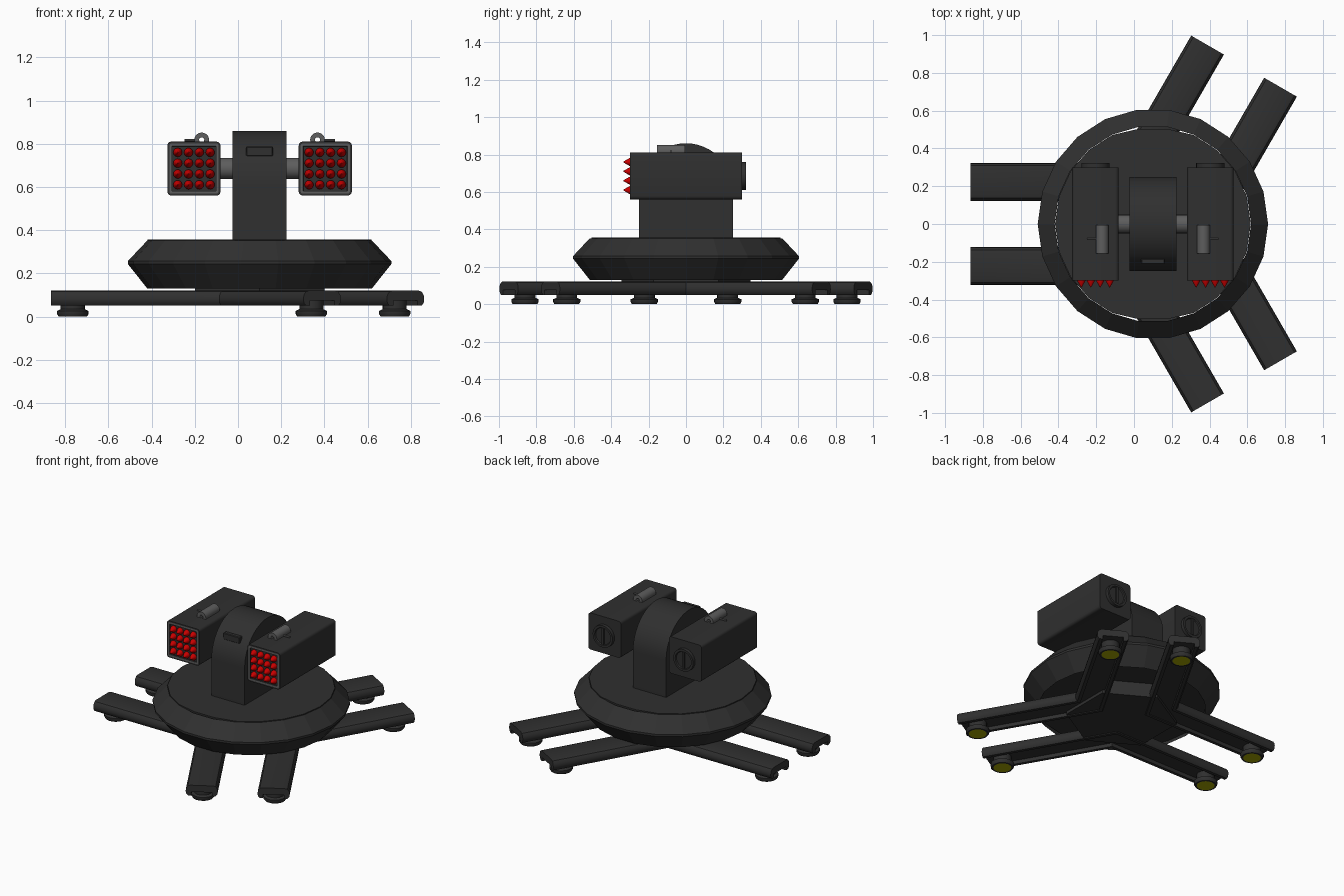
import bpy, bmesh
from math import pi, sin, cos, radians
from mathutils import Matrix, Vector

cube = bpy.data.objects.get("Cube")
if cube:
    bpy.data.objects.remove(cube, do_unlink=True)

AXIS = 0.1   # x of the turning axis


def material(name, color):
    m = bpy.data.materials.new(name)
    m.use_nodes = True
    m.diffuse_color = (*color, 1)
    m.node_tree.nodes["Principled BSDF"].inputs["Base Color"].default_value = (*color, 1)
    return m


BODY = material("dark grey", (0.029, 0.029, 0.029))
METAL = material("mid grey", (0.11, 0.11, 0.11))
RED = material("red", (0.6, 0.0, 0.0))
YELLOW = material("olive yellow", (0.36, 0.36, 0.0))


def finish(name, bm, *mats, matrix=None, smooth=True):
    if matrix:
        bm.transform(matrix)
    bmesh.ops.recalc_face_normals(bm, faces=bm.faces)
    mesh = bpy.data.meshes.new(name)
    bm.to_mesh(mesh)
    bm.free()
    ob = bpy.data.objects.new(name, mesh)
    bpy.context.collection.objects.link(ob)
    for m in mats:
        mesh.materials.append(m)
    if smooth:
        bpy.ops.object.select_all(action='DESELECT')
        ob.select_set(True)
        bpy.context.view_layer.objects.active = ob
        bpy.ops.object.shade_smooth_by_angle(angle=radians(32))
    return ob


def lathe(bm, profile, n, matrix=Matrix(), closed=False):
    """Turn (radius, height) points about z; closed joins last point to first."""
    rings = [[bm.verts.new(matrix @ Vector((r * cos(2 * pi * i / n), r * sin(2 * pi * i / n), z)))
              for i in range(n)] for r, z in profile]
    pairs = list(zip(rings, rings[1:]))
    if closed:
        pairs.append((rings[-1], rings[0]))
    else:
        bm.faces.new(rings[0])
        bm.faces.new(rings[-1])
    for a, b in pairs:
        for i in range(n):
            j = (i + 1) % n
            bm.faces.new((a[i], a[j], b[j], b[i]))


def box(bm, center, size):
    mat = Matrix.Translation(center) @ Matrix.Diagonal((*size, 1))
    return bmesh.ops.create_cube(bm, size=1, matrix=mat)["verts"]


def extrude_profile(bm, points, move):
    face = bm.faces.new([bm.verts.new(p) for p in points])
    new = bmesh.ops.extrude_face_region(bm, geom=[face])["geom"]
    bmesh.ops.translate(bm, verts=[v for v in new if isinstance(v, bmesh.types.BMVert)], vec=move)


center = Matrix.Translation((AXIS, 0, 0))
along_y = Matrix.Rotation(-pi / 2, 4, 'X')   # local z to +y
along_x = Matrix.Rotation(pi / 2, 4, 'Y')    # local z to +x

# Six channel-shaped legs, in three pairs, mitred where neighbours meet
half = [(0.065, 0.05), (0.086, 0.05), (0.097, 0.063), (0.1, 0.08),
        (0.097, 0.1), (0.086, 0.115), (0.07, 0.12)]
section = [(0.065, 0.075)] + half
section += [(-v, z) for v, z in reversed(section)]
for k, angle in enumerate((60, 180, 300)):
    turn = center @ Matrix.Rotation(radians(angle), 4, 'Z')
    for side in (-1, 1):
        bm = bmesh.new()
        ends = []
        for outer in (False, True):
            ends.append([bm.verts.new((0.965 if outer else abs(v + side * 0.223) * 0.577,
                                       v + side * 0.223, z)) for v, z in section])
        for i in range(len(section)):
            j = (i + 1) % len(section)
            bm.faces.new((ends[0][i], ends[0][j], ends[1][j], ends[1][i]))
        for ring in ends:
            bm.faces.new(ring)
        tag = f"{k + 1}_{'left' if side > 0 else 'right'}"
        finish("leg_" + tag, bm, BODY, matrix=turn)

        # Foot with a coloured sole
        bm = bmesh.new()
        spot = Matrix.Translation((0.865, side * 0.223, 0))
        lathe(bm, [(0.055, 0), (0.066, 0), (0.073, 0.012), (0.073, 0.026), (0.056, 0.034), (0.056, 0.08)], 20, spot)
        bm.faces.ensure_lookup_table()
        bm.normal_update()
        for f in bm.faces:
            f.material_index = int(len(f.verts) > 4 and f.calc_center_median().z < 0.01)
        finish("foot_" + tag, bm, BODY, YELLOW, matrix=turn)

# Hexagonal hub
bm = bmesh.new()
lathe(bm, [(0.346, 0.055), (0.346, 0.16)], 6, Matrix.Rotation(pi / 2, 4, 'Z'))
finish("hub", bm, BODY, matrix=center, smooth=False)

# Bevelled outer ring and the turntable inside it
bm = bmesh.new()
lathe(bm, [(0.52, 0.13), (0.61, 0.243), (0.61, 0.257), (0.52, 0.352)], 22, closed=True)
finish("outer_ring", bm, BODY, matrix=center, smooth=False)
bm = bmesh.new()
lathe(bm, [(0.518, 0.15), (0.518, 0.357)], 22)
for v in bm.verts:
    v.co.y = max(-0.504, min(0.504, v.co.y))
finish("turntable", bm, BODY, matrix=center, smooth=False)

# Tower with an arched top
bm = bmesh.new()
arch = [(0.25 * cos(pi * i / 24), 0.61 + 0.25 * sin(pi * i / 24)) for i in range(25)]
outline = [(0.25, 0.34)] + arch + [(-0.25, 0.34)]
extrude_profile(bm, [(AXIS - 0.125, y, z) for y, z in outline], (0.25, 0, 0))
finish("tower", bm, BODY)

# Sensor block on the tower's curved front
bm = bmesh.new()
box(bm, (0, 0, 0), (0.125, 0.03, 0.045))
bmesh.ops.bevel(bm, geom=bm.edges[:], offset=0.004, segments=1, affect='EDGES')
finish("sensor_block", bm, BODY, matrix=Matrix.Translation((AXIS, -0.198, 0.765)))

# Axle through the tower
bm = bmesh.new()
lathe(bm, [(0.049, -0.2), (0.049, 0.2)], 24, Matrix.Translation((AXIS, 0, 0.685)) @ along_x)
finish("axle", bm, METAL)

# Launcher pods on both sides
for side, name in ((1, "left"), (-1, "right")):
    x = AXIS + side * 0.304
    bm = bmesh.new()
    box(bm, (x, 0, 0.685), (0.246, 0.6, 0.25))
    long_edges = [e for e in bm.edges if abs(e.verts[0].co.y - e.verts[1].co.y) > 0.5]
    bmesh.ops.bevel(bm, geom=long_edges, offset=0.018, segments=3, profile=0.5, affect='EDGES')
    bm.normal_update()
    front = [f for f in bm.faces if f.normal.y < -0.9]
    bmesh.ops.inset_region(bm, faces=front, thickness=0.009)
    rim = bmesh.ops.inset_region(bm, faces=front, thickness=0.012)["faces"]
    for f in rim:
        f.material_index = 1
    bmesh.ops.inset_region(bm, faces=front, thickness=0.001, depth=-0.008)
    finish("pod_" + name, bm, BODY, METAL)

    # Grid of pointed warheads
    bm = bmesh.new()
    for i in range(4):
        for j in range(4):
            spot = Matrix.Translation((x + (i - 1.5) * 0.05, -0.29, 0.685 + (j - 1.5) * 0.05))
            lathe(bm, [(0.021, 0), (0.021, 0.012), (0.002, 0.045)], 12, spot @ along_y.inverted())
    finish("warheads_" + name, bm, RED)

    # Round rear cap with a crossbar
    bm = bmesh.new()
    rear = Matrix.Translation((x, 0.29, 0.685)) @ along_y
    lathe(bm, [(0.075, 0), (0.075, 0.032), (0.06, 0.032), (0.056, 0.024)], 24, rear)
    box(bm, (x, 0.314, 0.685), (0.016, 0.016, 0.114))
    finish("rear_cap_" + name, bm, BODY)

    # Sight tube with a bore, saddle and side pin
    sx = AXIS + side * 0.268
    bm = bmesh.new()
    tube = Matrix.Translation((sx, -0.155, 0.818)) @ along_y
    lathe(bm, [(0.012, 0), (0.034, 0), (0.034, 0.15), (0.012, 0.15)], 20, tube, closed=True)
    pin = Matrix.Translation((sx + side * 0.025, -0.08, 0.816)) @ along_x
    lathe(bm, [(0.006, 0), (0.006, side * 0.055)], 8, pin)
    finish("sight_tube_" + name, bm, METAL)
